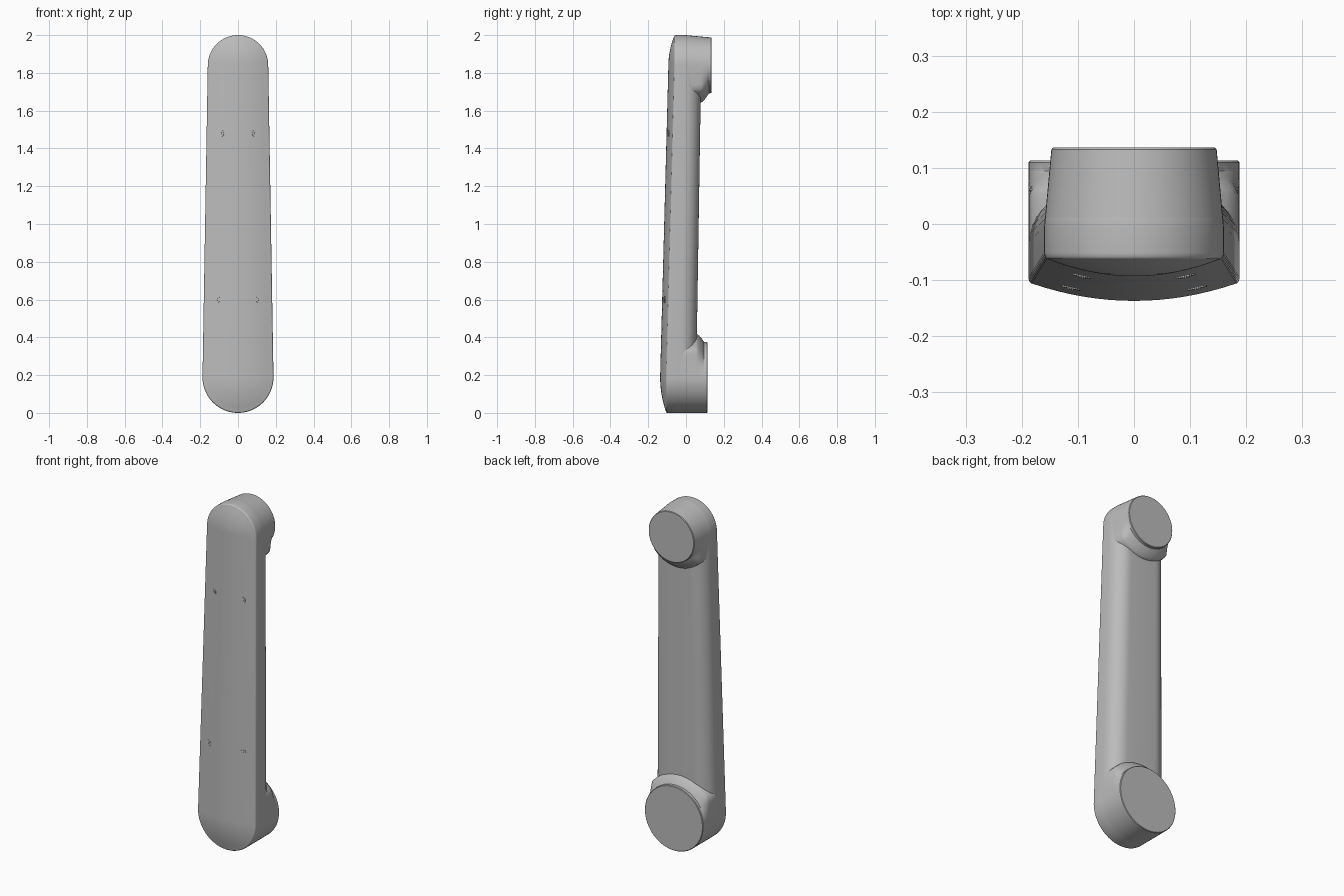
import bpy, bmesh
from math import sin, cos, pi, radians
from mathutils import Vector

cube = bpy.data.objects.get("Cube")
if cube:
    bpy.data.objects.remove(cube)

grey = bpy.data.materials.new("satin_grey")
grey.use_nodes = True
colour = (0.5, 0.5, 0.5, 1)
grey.diffuse_color = colour
grey.node_tree.nodes["Principled BSDF"].inputs["Base Color"].default_value = colour

R_LOW, R_TOP = 0.188, 0.16          # end radii of the tapered grip
Z_LOW, Z_TOP = R_LOW, 2 - R_TOP     # end centres
ROUND = 0.085                       # rounding on the back of the grip
DOME = 0.033                        # crown of the front face


def front_y(z):
    return -0.137 + 0.0265 * (z - Z_LOW)


def back_y(z):
    return 0.054 + 0.016 * (z - Z_LOW)


def radius_at(z):
    return R_LOW + (R_TOP - R_LOW) * (z - Z_LOW) / (Z_TOP - Z_LOW)


def skin(name, rings, cap=False):
    """Join equal closed rings of points into one smooth shell."""
    bm = bmesh.new()
    loops = [[bm.verts.new(p) for p in ring] for ring in rings]
    n = len(loops[0])
    for a, b in zip(loops, loops[1:]):
        for i in range(n):
            j = (i + 1) % n
            bm.faces.new((a[i], a[j], b[j], b[i]))
    if cap:
        bm.faces.new(loops[-1])
    bmesh.ops.remove_doubles(bm, verts=bm.verts, dist=0.0001)
    bmesh.ops.recalc_face_normals(bm, faces=bm.faces)
    mesh = bpy.data.meshes.new(name)
    bm.to_mesh(mesh)
    bm.free()
    obj = bpy.data.objects.new(name, mesh)
    bpy.context.collection.objects.link(obj)
    finish(obj)
    return obj


def finish(obj):
    obj.data.materials.append(grey)
    bpy.ops.object.select_all(action="DESELECT")
    obj.select_set(True)
    bpy.context.view_layer.objects.active = obj
    bpy.ops.object.shade_smooth_by_angle(angle=radians(35))


# Grip: crowned front, soft edge, straight side, rounded back
ARC = 32
outline = [(Z_TOP, R_TOP, pi * i / ARC) for i in range(ARC + 1)]
outline += [(Z_LOW, R_LOW, pi + pi * i / ARC) for i in range(ARC + 1)]


def grip_ring(scale, depth):
    return [(r * scale * cos(a), depth(z), z + r * scale * sin(a))
            for z, r, a in outline]


rings = []
for i in range(9):
    s = 0.96 * i / 8
    rings.append(grip_ring(s, lambda z: front_y(z) + DOME * s * s))
for i in range(1, 6):
    t = pi / 2 * i / 5
    rings.append(grip_ring(0.96 + 0.04 * sin(t),
                           lambda z: front_y(z) + DOME * 0.92 + 0.012 * (1 - cos(t))))
for i in range(11):
    t = pi / 2 * i / 10
    rings.append(grip_ring(1 - 0.5 * (1 - cos(t)),
                           lambda z: back_y(z) - ROUND * (1 - sin(t))))
rings.append(grip_ring(0, back_y))
skin("grip", rings)


# Feet: round pads with a fillet running into the grip
def foot(name, z, radius, end_radius, end_y, side):
    base, back = back_y(z) - ROUND, back_y(z)
    fillet = 0.045
    levels = [(base, 1), (back, 1)]
    for i in range(1, 9):
        t = pi / 2 * i / 8
        levels.append((back + fillet * sin(t) * 0.9, 1 - sin(t) if i == 8 else cos(t) ** 2 * 0.5 + (1 - sin(t)) * 0.5))
    levels += [(end_y - 0.003, 0), (end_y, 0)]
    rings = []
    for k, (y, flare) in enumerate(levels):
        r = radius + (end_radius - radius) * (y - base) / (end_y - base)
        if k == len(levels) - 1:
            r -= 0.003
        ring = []
        for i in range(2 * ARC):
            a = pi * i / ARC
            toward = sin(a) * side
            grow = 0
            if toward > 0:
                grow = min(fillet, 0.9 * radius * (1 / max(abs(cos(a)), 0.01) - 1))
            rr = r + grow * flare
            ring.append((rr * cos(a), y, z + rr * sin(a)))
        rings.append(ring)
    skin(name, rings, cap=True)


foot("lower_foot", Z_LOW, R_LOW, R_LOW, 0.113, 1)
foot("upper_foot", Z_TOP, R_TOP, 0.147, 0.136, -1)

# Four small screws set on the crowned front
for label, x, z in (("upper", 0.092, 1.48), ("lower", 0.112, 0.6)):
    for hand, sx in (("left", x), ("right", -x)):
        r = radius_at(z)
        spot = Vector((sx, front_y(z) + DOME * (sx / r) ** 2, z))
        normal = Vector((2 * DOME * sx / r ** 2, -1, 0.0265))
        for part, size, depth in (("screw", 0.018, 0.004), ("screw_socket", 0.007, 0.007)):
            bpy.ops.mesh.primitive_cylinder_add(
                vertices=24, radius=size, depth=depth, location=spot,
                rotation=normal.to_track_quat("Z", "Y").to_euler())
            obj = bpy.context.object
            obj.name = f"{label}_{hand}_{part}"
            finish(obj)
